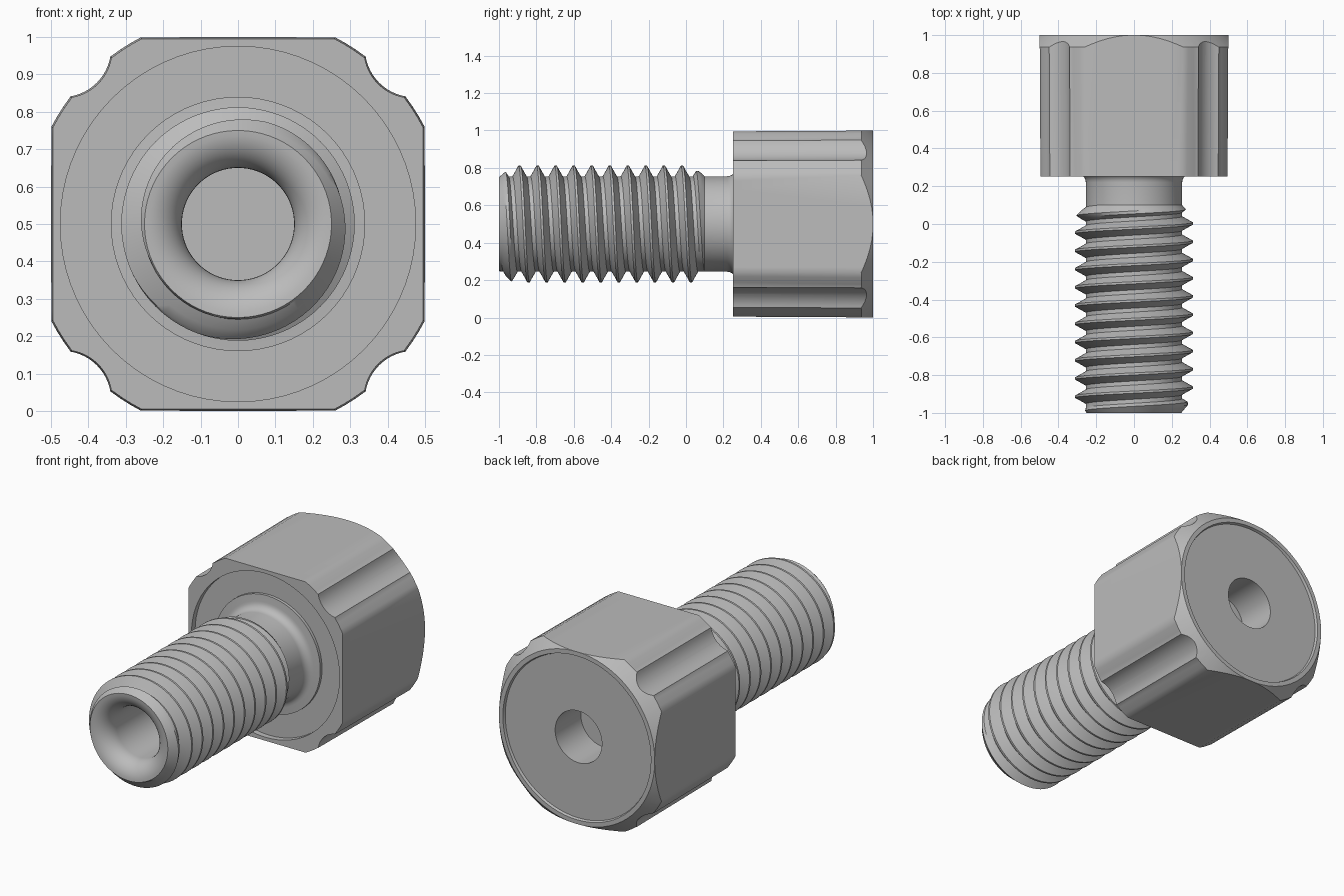
import bpy, bmesh
from math import sin, cos, pi, radians, floor, atan2

cube = bpy.data.objects.get("Cube")
if cube:
    bpy.data.objects.remove(cube, do_unlink=True)

STEPS = 72      # segments around the axis
AXIS_Z = 0.5    # height of the horizontal axis

metal = bpy.data.materials.new("plain grey metal")
metal.use_nodes = True
GREY = (0.5, 0.5, 0.5, 1)
metal.diffuse_color = GREY
metal.node_tree.nodes["Principled BSDF"].inputs["Base Color"].default_value = GREY


def finish(name, bm):
    """Weld, orient and link a mesh as a named part."""
    bmesh.ops.remove_doubles(bm, verts=bm.verts, dist=0.0002)
    bmesh.ops.recalc_face_normals(bm, faces=bm.faces)
    mesh = bpy.data.meshes.new(name)
    bm.to_mesh(mesh)
    bm.free()
    mesh.materials.append(metal)
    obj = bpy.data.objects.new(name, mesh)
    bpy.context.collection.objects.link(obj)
    return obj


def smooth(obj):
    bpy.ops.object.select_all(action='DESELECT')
    obj.select_set(True)
    bpy.context.view_layer.objects.active = obj
    bpy.ops.object.shade_smooth_by_angle(angle=radians(30))


def ring_point(r, y, turn):
    return (r * sin(turn), y, AXIS_Z + r * cos(turn))


def lathe(bm, profile):
    """Spin (radius, y) points around the axis."""
    verts = [bm.verts.new(ring_point(r, y, 0)) for r, y in profile]
    edges = [bm.edges.new(pair) for pair in zip(verts, verts[1:])]
    bmesh.ops.spin(bm, geom=verts + edges, cent=(0, 0, AXIS_Z), axis=(0, 1, 0),
                   angle=2 * pi, steps=STEPS, use_merge=False)


def arc(cx, cy, r, start, end, n):
    return [(cx + r * cos(radians(start + (end - start) * i / n)),
             cy + r * sin(radians(start + (end - start) * i / n))) for i in range(n + 1)]


# Threaded shank: helical outer skin, clipped by a lead-in cone and a run-out cone
PITCH, ROOT, CREST = 0.0965, 0.255, 0.312
FRONT, RUNOUT, CREST_AT_TOP = -1.0, 0.1, -0.89
tooth = [(-0.39, 0), (-0.22, 0.5), (-0.06, 1), (0.06, 1), (0.22, 0.5), (0.39, 0)]
bm = bmesh.new()
columns = []
for i in range(STEPS + 1):
    turn = 2 * pi * i / STEPS
    column = []
    for k in range(-3, 13):
        for offset, height in tooth:
            y = CREST_AT_TOP + PITCH * (k + offset + i / STEPS)
            y = min(max(y, FRONT), RUNOUT)
            r = min(ROOT + (CREST - ROOT) * height,
                    0.25 + 0.85 * (y - FRONT), ROOT + 0.9 * (RUNOUT - y))
            column.append(bm.verts.new(ring_point(r, y, turn)))
    columns.append(column)
for a, b in zip(columns, columns[1:]):
    for j in range(len(a) - 1):
        bm.faces.new((a[j], b[j], b[j + 1], a[j + 1]))
bmesh.ops.dissolve_degenerate(bm, dist=0.0001, edges=bm.edges)

# Rounded mouth and blind bore
lathe(bm, [(0, 0.6), (0.15, 0.6)] + arc(0.25, -0.9, 0.1, 180, 270, 10))
# Neck, root fillet and raised collar sitting in the head recess
lathe(bm, [(ROOT, RUNOUT)] + arc(ROOT + 0.045, 0.22, 0.045, 180, 90, 6)
      + [(0.34, 0.268), (0.34, 0.3)])
smooth(finish("threaded_shank", bm))

# Head outline: square with rounded corners and a groove down each corner
corner = arc(0, 0, 0.5636, 27.5, 37, 3) + arc(0.47, 0.47, 0.13, 261, 189, 12) \
    + arc(0, 0, 0.5636, 53, 62.5, 3)
outline = []
for quarter in range(4):
    c, s = cos(quarter * pi / 2), sin(quarter * pi / 2)
    outline += [(x * c - z * s, x * s + z * c) for x, z in corner]

bm = bmesh.new()
front, back = ([bm.verts.new((x * k, y, AXIS_Z + z * k)) for x, z in outline]
               for y, k in ((0.2, 0.99), (1.1, 1.0)))
n = len(outline)
for i in range(n):
    j = (i + 1) % n
    bm.faces.new((front[i], front[j], back[j], back[i]))
bm.faces.new(front)
bm.faces.new(back)
head = finish("grooved_head", bm)

# Turned envelope: front recess, back chamfer, sunk back disc and blind hole
bm = bmesh.new()
lathe(bm, [(0, 0.285), (0.475, 0.285), (0.475, 0.252), (0.7, 0.252), (0.7, 0.8),
           (0.5, 1.0), (0.475, 1.0), (0.47, 0.985), (0.15, 0.985), (0.15, 0.75), (0, 0.75)])
envelope = finish("head_envelope", bm)
envelope.hide_render = True

trim = head.modifiers.new("trim", 'BOOLEAN')
trim.operation = 'INTERSECT'
trim.solver = 'EXACT'
trim.object = envelope
bpy.context.view_layer.objects.active = head
bpy.ops.object.modifier_apply(modifier=trim.name)
bpy.data.objects.remove(envelope, do_unlink=True)
smooth(head)
